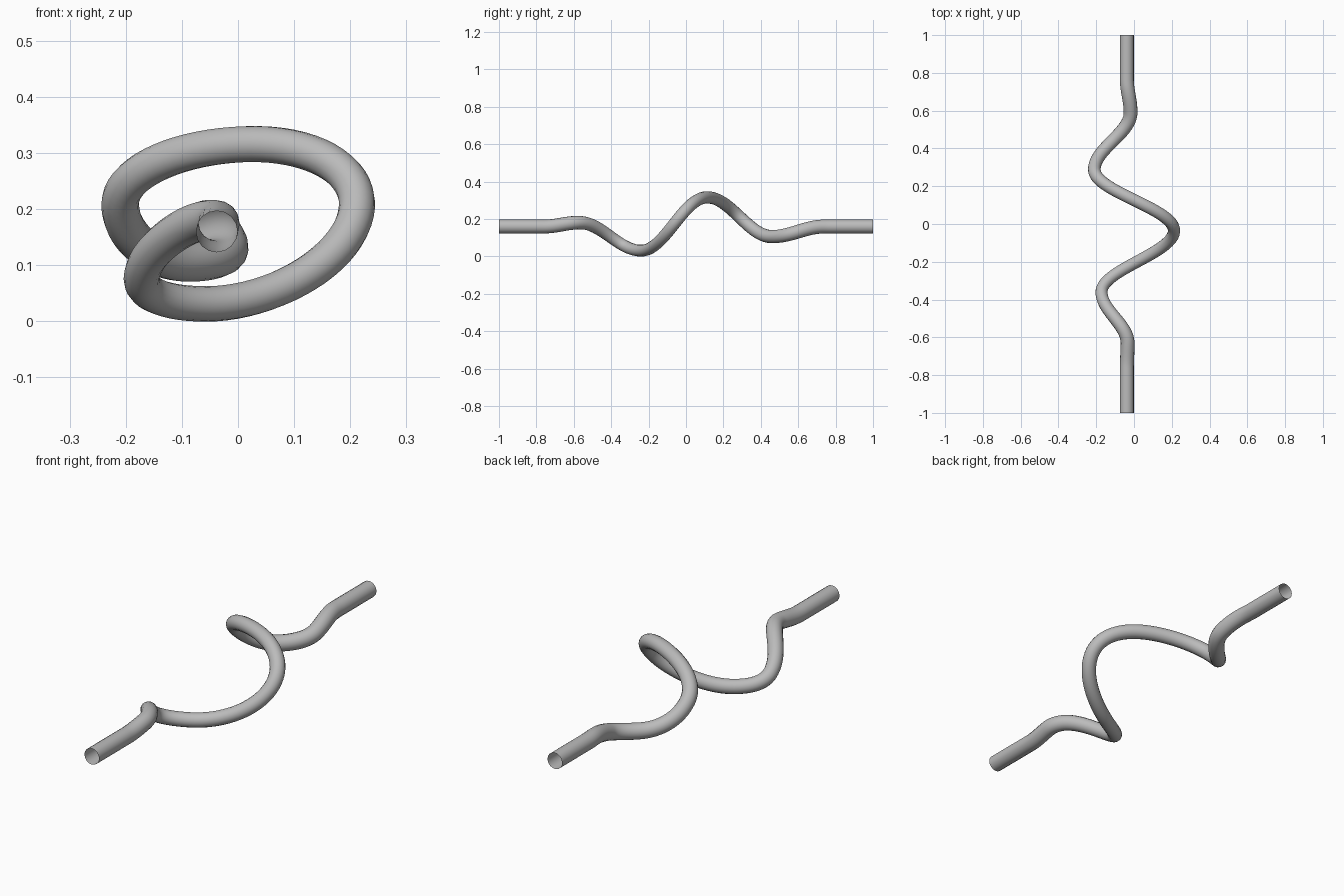
import bpy
import math

cube = bpy.data.objects.get("Cube")
if cube:
    bpy.data.objects.remove(cube, do_unlink=True)

# Turning points of the tube's centre line: (y, sideways) and (y, height)
SIDEWAYS = [(-1, -.038), (-.77, -.038), (-.63, -.034), (-.36, -.172), (-.035, .212),
            (.288, -.21), (.59, -.018), (.77, -.038), (1, -.038)]
HEIGHT = [(-1, .16), (-.76, .16), (-.57, .181), (-.24, .031), (.113, .316),
          (.46, .106), (.74, .16), (1, .16)]
# Thickness is greatest at the straight ends
RADIUS = [(-1, .037), (-.7, .037), (-.3, .0315), (.1, .0325), (.7, .037), (1, .037)]


def eased(keys, y):
    """Cosine-eased value between neighbouring turning points."""
    for (y0, a), (y1, b) in zip(keys, keys[1:]):
        if y <= y1:
            return a + (b - a) * (1 - math.cos(math.pi * (y - y0) / (y1 - y0))) / 2
    return keys[-1][1]


# Plain grey material
grey = bpy.data.materials.new("plain grey")
grey.use_nodes = True
grey.diffuse_color = (.5, .5, .5, 1)
grey.node_tree.nodes["Principled BSDF"].inputs["Base Color"].default_value = (.5, .5, .5, 1)

# Coiled tube: a round open-ended sweep along the centre line
STEPS = 200
curve = bpy.data.curves.new("coiled_tube", "CURVE")
curve.dimensions = "3D"
curve.twist_mode = "MINIMUM"
curve.bevel_depth = 1
curve.bevel_resolution = 6
curve.use_fill_caps = False
spline = curve.splines.new("POLY")
spline.points.add(STEPS)
for i, point in enumerate(spline.points):
    y = 2 * i / STEPS - 1
    point.co = (eased(SIDEWAYS, y), y, eased(HEIGHT, y), 1)
    point.radius = eased(RADIUS, y)
spline.use_smooth = True
curve.materials.append(grey)

tube = bpy.data.objects.new("coiled_tube", curve)
bpy.context.collection.objects.link(tube)
bpy.ops.object.select_all(action="DESELECT")
tube.select_set(True)
bpy.context.view_layer.objects.active = tube
bpy.ops.object.convert(target="MESH")
bpy.ops.object.shade_smooth()
